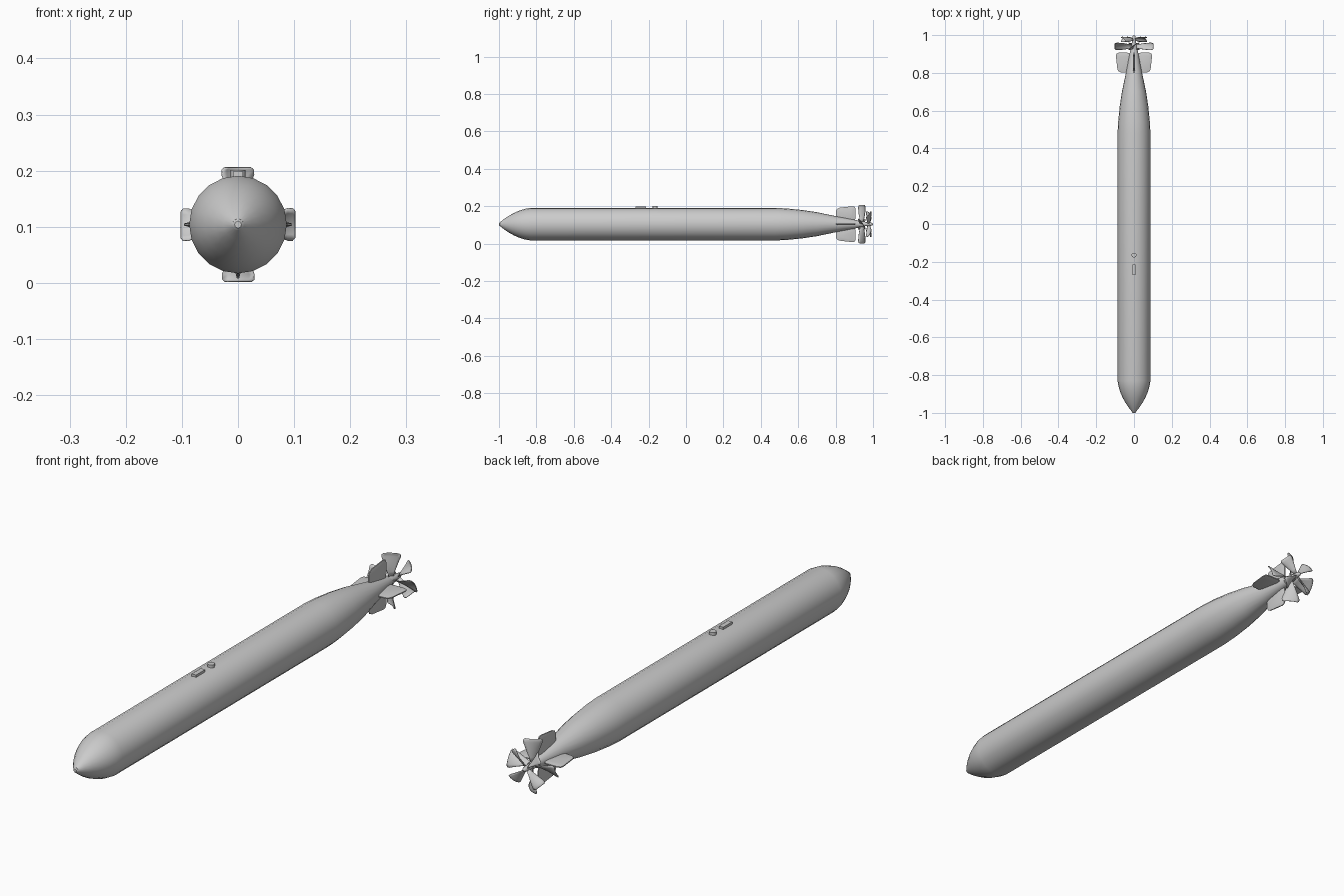
import bpy, bmesh, math
from mathutils import Matrix, Vector

if "Cube" in bpy.data.objects:
    bpy.data.objects.remove(bpy.data.objects["Cube"])

AXIS_Z = 0.104
AXIS = Matrix.Translation((0, 0, AXIS_Z))


def finish(bm, name, smooth=40):
    bmesh.ops.recalc_face_normals(bm, faces=bm.faces)
    me = bpy.data.meshes.new(name)
    bm.to_mesh(me)
    bm.free()
    ob = bpy.data.objects.new(name, me)
    bpy.context.collection.objects.link(ob)
    bpy.ops.object.select_all(action='DESELECT')
    ob.select_set(True)
    bpy.context.view_layer.objects.active = ob
    bpy.ops.object.shade_smooth_by_angle(angle=math.radians(smooth))
    return ob


def lathe(name, profile, sides, smooth=40):
    """Revolve (y, radius) points around the long axis, with capped ends."""
    bm = bmesh.new()
    rings = []
    for y, r in profile:
        rings.append([bm.verts.new((r * math.sin(2 * math.pi * i / sides), y,
                                    AXIS_Z + r * math.cos(2 * math.pi * i / sides)))
                      for i in range(sides)])
    for a, b in zip(rings, rings[1:]):
        for i in range(sides):
            j = (i + 1) % sides
            bm.faces.new((a[i], a[j], b[j], b[i]))
    bm.faces.new(rings[0])
    bm.faces.new(rings[-1])
    return finish(bm, name, smooth)


def fin(name, turn):
    """Thin plate with rounded outer corners, tapered towards its edges."""
    outline = [(0.80, 0.02), (0.802, 0.07), (0.808, 0.082), (0.82, 0.088),
               (0.89, 0.096), (0.902, 0.093), (0.907, 0.082), (0.907, 0.035),
               (0.90, 0.015)]
    c = Vector((0, 0.86, 0.055))
    bm = bmesh.new()
    edge = [Vector((0, y, z)) for y, z in outline]
    n = len(edge)
    loops = []
    for x, k in ((-0.005, 0.72), (-0.002, 1), (0.002, 1), (0.005, 0.72)):
        loops.append([bm.verts.new(c + (p - c) * k + Vector((x, 0, 0))) for p in edge])
    for a, b in zip(loops, loops[1:]):
        for i in range(n):
            j = (i + 1) % n
            bm.faces.new((a[i], a[j], b[j], b[i]))
    bm.faces.new(loops[0])
    bm.faces.new(loops[-1])
    bm.transform(AXIS @ Matrix.Rotation(turn, 4, 'Y'))
    return finish(bm, name, 25)


def propeller(name, y0, radius, tip_chord, hand, offset):
    """Four fan-shaped blades, twisted from a steep root to a shallow tip."""
    # radius fraction, chord fraction, blade angle from the disc
    stations = [(0.10, 0.28, 68), (0.30, 0.42, 58), (0.50, 0.62, 48),
                (0.70, 0.82, 40), (0.87, 1.0, 33), (0.96, 0.98, 31), (1.0, 0.78, 30)]
    cols = 6
    bm = bmesh.new()
    for k in range(4):
        rot = AXIS @ Matrix.Rotation(offset + k * math.pi / 2, 4, 'Y')
        grid = []
        for rf, cf, deg in stations:
            a = math.radians(deg)
            row = []
            for i in range(cols + 1):
                t = i / cols - 0.5
                s = t * cf * tip_chord
                bow = 0.006 * (1 - 4 * t * t) * cf
                x = s * math.cos(a) - bow * math.sin(a)
                y = s * math.sin(a) + bow * math.cos(a)
                row.append(bm.verts.new(rot @ Vector((hand * x, y0 + y, rf * radius))))
            grid.append(row)
        for a, b in zip(grid, grid[1:]):
            for i in range(cols):
                bm.faces.new((a[i], a[i + 1], b[i + 1], b[i]))
    ob = finish(bm, name)
    mod = ob.modifiers.new("thickness", 'SOLIDIFY')
    mod.thickness = 0.003
    mod.offset = 0
    return ob


# Hull: ogive nose, straight body, tapering tail
lathe("hull", [(-0.995, 0.010), (-0.975, 0.026), (-0.95, 0.043), (-0.92, 0.060),
               (-0.89, 0.073), (-0.86, 0.082), (-0.83, 0.087), (0.48, 0.087),
               (0.54, 0.084), (0.62, 0.076), (0.70, 0.064), (0.80, 0.043),
               (0.90, 0.024), (0.922, 0.019)], 20)
lathe("nose_cap", [(-1.0, 0.006), (-0.996, 0.010), (-0.98, 0.011)], 16)

# Propeller hubs and end cone
lathe("front_hub", [(0.92, 0.017), (0.958, 0.013)], 16)
lathe("rear_hub", [(0.957, 0.011), (0.988, 0.009), (0.996, 0.006), (1.0, 0.002)], 16)

# Contra-rotating propellers
propeller("front_propeller", 0.94, 0.102, 0.068, 1, 0)
propeller("rear_propeller", 0.977, 0.08, 0.048, -1, math.pi / 4)

# Four tail fins
for i, side in enumerate(("top", "right", "bottom", "left")):
    fin(side + "_fin", i * math.pi / 2)

# Guide lug on the back of the hull
bm = bmesh.new()
bmesh.ops.create_cube(bm, size=1, matrix=Matrix.Translation((0, -0.243, 0.192))
                      @ Matrix.Diagonal((0.018, 0.056, 0.014, 1)))
finish(bm, "guide_lug")

# Round stud behind the lug
bm = bmesh.new()
bmesh.ops.create_cone(bm, cap_ends=True, segments=16, radius1=0.013, radius2=0.013,
                      depth=0.016, matrix=Matrix.Translation((0, -0.165, 0.193)))
finish(bm, "round_stud")
